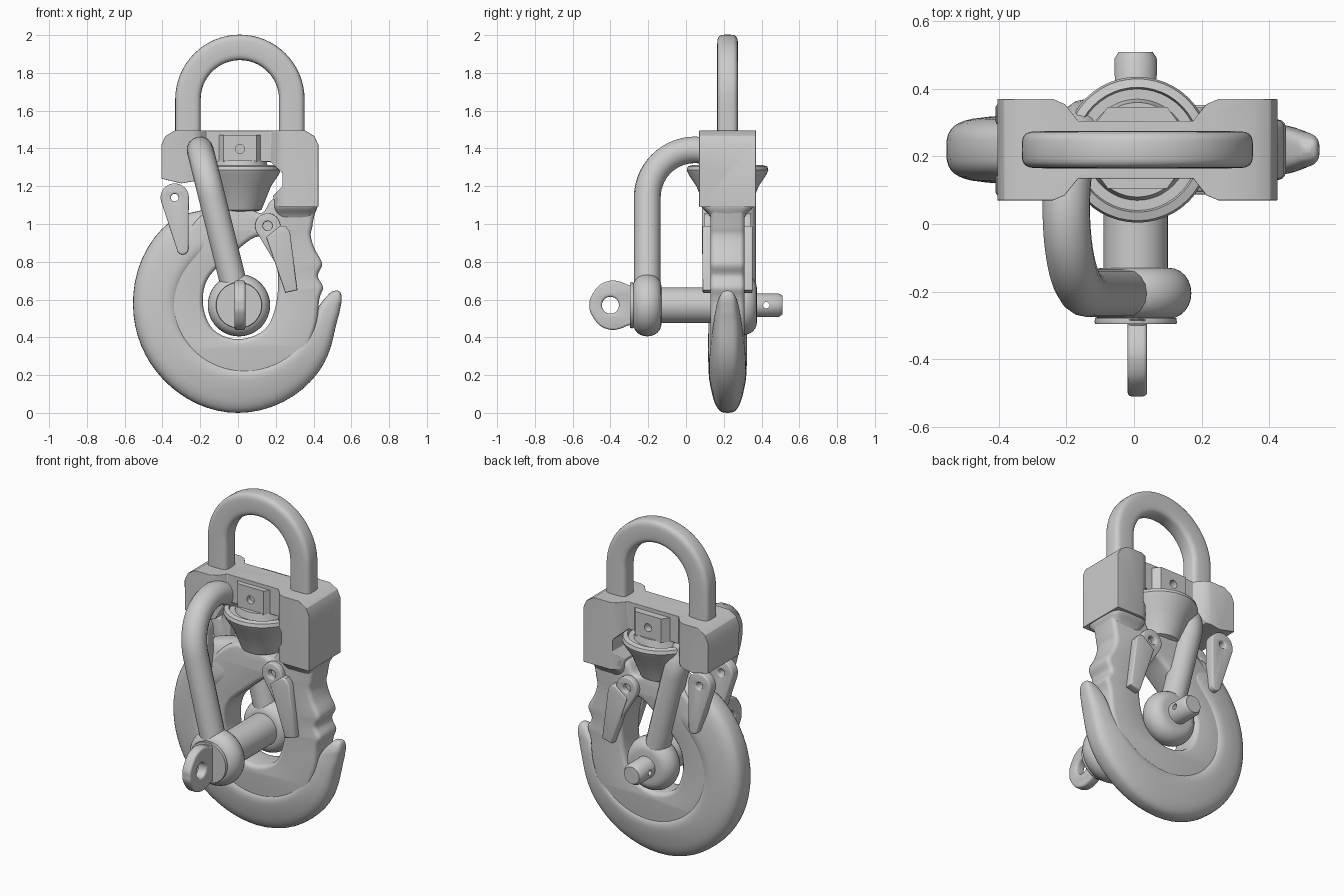
import bpy, bmesh
from math import sin, cos, pi, radians, copysign, atan2, acos, hypot

if "Cube" in bpy.data.objects:
    bpy.data.objects.remove(bpy.data.objects["Cube"])

CY = 0.22                      # depth of the hook's middle plane
FRONT = (pi / 2, 0, 0)         # 2D outline -> xz plane
SIDE = (pi / 2, 0, pi / 2)     # 2D outline -> yz plane


def finish(ob, angle=35):
    bpy.ops.object.select_all(action='DESELECT')
    ob.select_set(True)
    bpy.context.view_layer.objects.active = ob
    if ob.type == 'CURVE':
        bpy.ops.object.convert(target='MESH')
        ob = bpy.context.object
    for m in list(ob.modifiers):
        bpy.ops.object.modifier_apply(modifier=m.name)
    bm = bmesh.new()
    bm.from_mesh(ob.data)
    bmesh.ops.remove_doubles(bm, verts=bm.verts, dist=0.0004)
    bmesh.ops.recalc_face_normals(bm, faces=bm.faces)
    bm.to_mesh(ob.data)
    bm.free()
    bpy.ops.object.shade_smooth_by_angle(angle=radians(angle))
    return ob


def link(name, data):
    ob = bpy.data.objects.new(name, data)
    bpy.context.collection.objects.link(ob)
    return ob


def smooth(pts, n=5, closed=False):
    """Catmull-Rom through tuples of any length."""
    out, c = [], len(pts)
    for i in range(c if closed else c - 1):
        ids = [(i + k) % c if closed else min(max(i + k, 0), c - 1) for k in (-1, 0, 1, 2)]
        p = [pts[j] for j in ids]
        for s in range(n):
            t = s / n
            out.append(tuple(0.5 * (2 * b + (d - a) * t + (2 * a - 5 * b + 4 * d - e) * t * t
                                    + (3 * b - a - 3 * d + e) * t ** 3) for a, b, d, e in zip(*p)))
    return out if closed else out + [tuple(pts[-1])]


def loft(name, rings):
    n = len(rings[0])
    faces = [(i * n + j, i * n + (j + 1) % n, (i + 1) * n + (j + 1) % n, (i + 1) * n + j)
             for i in range(len(rings) - 1) for j in range(n)]
    faces += [tuple(range(n)), tuple(range((len(rings) - 1) * n, len(rings) * n))]
    me = bpy.data.meshes.new(name)
    me.from_pydata([p for r in rings for p in r], [], faces)
    return link(name, me)


def lathe(name, prof, loc, along_y=False, n=48):
    rings = [[(max(r, 1e-5) * cos(2 * pi * k / n), max(r, 1e-5) * sin(2 * pi * k / n), h)
              for k in range(n)] for r, h in prof]
    ob = loft(name, rings)
    ob.location = loc
    if along_y:
        ob.rotation_euler = (-pi / 2, 0, 0)
    return finish(ob)


def plate(name, outlines, half, bevel, loc, rot):
    cu = bpy.data.curves.new(name, 'CURVE')
    cu.dimensions, cu.fill_mode = '2D', 'BOTH'
    cu.extrude, cu.bevel_depth, cu.offset, cu.bevel_resolution = half - bevel, bevel, -bevel, 2
    for o in outlines:
        sp = cu.splines.new('POLY')
        sp.points.add(len(o) - 1)
        for p, q in zip(sp.points, o):
            p.co = (q[0], q[1], 0, 1)
        sp.use_cyclic_u = True
    ob = link(name, cu)
    ob.location, ob.rotation_euler = loc, rot
    return finish(ob)


def circle(x, y, r, n=24):
    return [(x + r * cos(2 * pi * k / n), y + r * sin(2 * pi * k / n)) for k in range(n)]


def teardrop(a, ra, b, rb, n=14):
    d = atan2(b[1] - a[1], b[0] - a[0])
    w = acos((ra - rb) / hypot(b[0] - a[0], b[1] - a[1]))
    big = [d + w + (2 * pi - 2 * w) * k / n for k in range(n + 1)]
    small = [d - w + 2 * w * k / n for k in range(n + 1)]
    return ([(a[0] + ra * cos(t), a[1] + ra * sin(t)) for t in big]
            + [(b[0] + rb * cos(t), b[1] + rb * sin(t)) for t in small])


def section(n=28, p=0.55):
    out = []
    for k in range(n):
        c, s = cos(2 * pi * k / n), sin(2 * pi * k / n)
        out.append((copysign(abs(c) ** p, c), copysign(abs(s) ** p, s)))
    return out


def boolean(ob, cutter, op):
    m = ob.modifiers.new('cut', 'BOOLEAN')
    m.operation, m.object, m.solver = op, cutter, 'EXACT'
    finish(ob)
    bpy.data.objects.remove(cutter)


# lifting bail at the top
path = [(pi, 1.42)] + [(pi - pi * k / 32, 1.66) for k in range(33)] + [(0, 1.42)]
finish(loft('top_bail', [[(0.01 + (0.275 + 0.0675 * u) * cos(a), CY + 0.055 * v,
                           z + (0.275 + 0.0675 * u) * sin(a)) for u, v in section(28, 0.5)]
                         for a, z in path]))

# housing: front outline intersected with a dumbbell-shaped plan
front = [(-.405, 1.24), (-.405, 1.42), (-.385, 1.465), (-.335, 1.495), (.355, 1.495), (.405, 1.465),
         (.425, 1.42), (.425, 1.09), (.2, 1.09), (.185, 1.15), (.235, 1.2), (.235, 1.27), (.17, 1.33),
         (-.17, 1.33), (-.21, 1.23), (-.3, 1.215)]
housing = loft('housing', [[(x, y, z) for x, z in front] for y in (-0.2, 0.7)])
finish(housing)
half = [(-.405, .15), (-.24, .15), (-.205, .135), (-.165, .085), (.175, .085), (.215, .135), (.25, .15), (.425, .15)]
plan = [(x, CY - d) for x, d in half] + [(x, CY + d) for x, d in reversed(half)]
cutter = loft('plan_cutter', [[(x, y, z) for x, y in plan] for z in (0.9, 1.7)])
finish(cutter)
boolean(housing, cutter, 'INTERSECT')
bv = housing.modifiers.new('bevel', 'BEVEL')
bv.width, bv.segments, bv.limit_method, bv.angle_limit = 0.016, 3, 'ANGLE', radians(35)
finish(housing, 40)

# taper from housing down into the shank column
finish(loft('housing_taper', [[(x0 + (x1 - x0) * (u + 1) / 2, CY + h * v, z) for u, v in section(28, 0.4)]
                              for z, x0, x1, h in smooth([(1.14, .19, .42, .145), (1.09, .19, .42, .135),
                                                          (1.05, .2, .405, .1), (1.0, .22, .39, .07)], 4)]))

# hook web with the grip bumps on its right edge
outer = [(.2, 1.14), (.4, 1.14), (.395, 1.0), (.385, .94), (.405, .87), (.445, .79), (.422, .725),
         (.45, .665), (.43, .6), (.41, .45), (.33, .28), (.15, .16), (0, .13), (-.25, .2), (-.4, .4),
         (-.43, .57), (-.4, .78), (-.28, .96), (-.12, 1.09), (.05, 1.08), (.13, 1.06)]
inner = [(.0, .39), (.14, .44), (.2, .57), (.21, .75), (.16, .9), (.09, .93), (-.04, .83), (-.16, .71),
         (-.185, .57), (-.13, .44)]
plate('hook_web', [smooth(outer, 5, True), smooth(inner, 5, True)], 0.09, 0.025, (0, CY, 0), FRONT)

# hook horn: angle, inner radius, outer radius, inner and outer half thickness
stations = [(92, .42, .52, .07, .06), (112, .34, .54, .09, .07), (131, .31, .57, .11, .08),
            (180, .31, .556, .11, .085), (225, .31, .558, .115, .08), (270, .32, .57, .115, .06),
            (318, .36, .555, .11, .065), (345, .395, .53, .085, .06), (357, .42, .54, .07, .05),
            (363, .45, .55, .055, .045), (367, .485, .547, .035, .03), (368.5, .505, .53, .01, .01)]
rings = []
for a, ri, ro, hi, ho in smooth(stations, 8):
    ring = []
    for u, v in section(32, 0.62):
        r = (ri + ro) / 2 + u * (ro - ri) / 2
        h = v * (hi + (ho - hi) * (u + 1) / 2)
        ring.append((r * cos(radians(a)), CY + h, 0.57 + r * sin(radians(a))))
    rings.append(ring)
finish(loft('hook_horn', rings), 50)

# swivel cup and nut under the housing
lathe('swivel_cup', [(0, .98), (.085, .98), (.085, 1.065), (.115, 1.075), (.125, 1.1), (.165, 1.2), (.205, 1.26),
                     (.216, 1.285), (.21, 1.305), (.185, 1.312), (.18, 1.295), (.15, 1.295), (.14, 1.335), (0, 1.335)],
      (0.01, CY, 0))
bpy.ops.mesh.primitive_cylinder_add(vertices=6, radius=0.14, depth=0.145, location=(.01, .226, 1.4),
                                    rotation=(0, 0, pi / 6))
nut = bpy.context.object
nut.name = 'swivel_nut'
bpy.ops.object.transform_apply(location=False, rotation=True, scale=False)
nut.scale.x = 1.25
cutter = lathe('nut_hole_cutter', [(.024, -.3), (.024, .3)], (.01, .226, 1.397), True, 20)
boolean(nut, cutter, 'DIFFERENCE')

# latch plates on both faces of the hook
for side, s in (('front', -1), ('back', 1)):
    loc = (0, CY + s * 0.105, 0)
    plate('left_latch_' + side, [teardrop((-.335, 1.14), .075, (-.293, .868), .03),
                                 circle(-.335, 1.14, .02)], .03, .008, loc, FRONT)
    plate('right_latch_head_' + side, [teardrop((.157, .99), .067, (.235, .8), .035),
                                       circle(.157, .99, .025)], .02, .006, loc, FRONT)
    plate('right_latch_bar_' + side, [[(.15, .93), (.225, .99), (.25, .99), (.275, .96), (.315, .65),
                                       (.25, .635)]], .028, .008, loc, FRONT)

# shackle bow, leaning to the left as it rises
yz = [(-.205, .6), (-.205, .8)] + [(.0475 - .2525 * cos(pi * k / 28), 1.14 + .2525 * sin(pi * k / 28))
                                   for k in range(29)] + [(.3, .8), (.3, .6)]
cu = bpy.data.curves.new('shackle_bow', 'CURVE')
cu.dimensions, cu.bevel_depth, cu.bevel_resolution, cu.use_fill_caps = '3D', 0.071, 6, True
sp = cu.splines.new('POLY')
sp.points.add(len(yz) - 1)
for p, (y, z) in zip(sp.points, yz):
    p.co = (.005 - .205 * (z - .57) / .82, y, z, 1)
finish(link('shackle_bow', cu), 45)

# shackle eyes
for name, y, r in (('shackle_eye_front', -.205, .165), ('shackle_eye_back', .3, .158)):
    arc = [(r - .065 + .065 * cos(t), .075 * sin(t)) for t in [(-pi / 2) + pi * k / 12 for k in range(13)]]
    lathe(name, [(0, -.075)] + arc + [(0, .075)], (.005, y, .57), True)

# pin with flange, stepped end and flat thumb tab
pin = lathe('shackle_pin', [(0, -.296), (.12, -.296), (.122, -.29), (.12, -.278), (.095, -.278), (.095, .32),
                            (.063, .33), (.063, .49), (.05, .51), (0, .51)], (.005, 0, .57), True)
cutter = lathe('pin_hole_cutter', [(.017, -.2), (.017, .2)], (.005, .425, .57), False, 16)
cutter.rotation_euler = (0, pi / 2, 0)
boolean(pin, cutter, 'DIFFERENCE')
tab = [(-.28, .68), (-.30, .675), (-.35, .695), (-.4, .7), (-.46, .675), (-.505, .61), (-.51, .57),
       (-.505, .53), (-.46, .465), (-.4, .44), (-.35, .445), (-.30, .465), (-.28, .46)]
plate('pin_tab', [smooth(tab, 4, True), circle(-.4, .57, .045)], .029, .012, (.01, 0, 0), SIDE)
